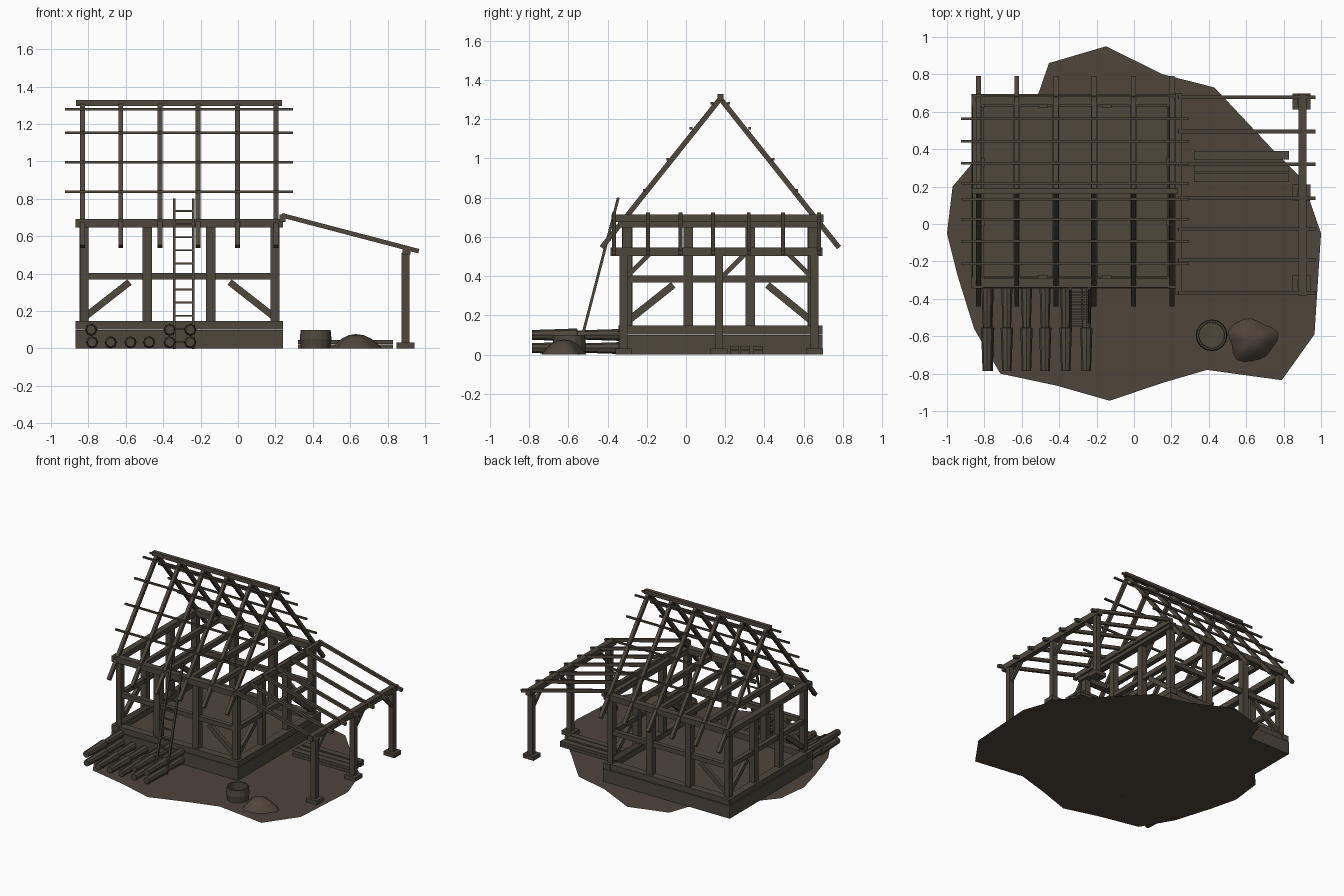
import bpy, bmesh, math
from mathutils import Vector

if "Cube" in bpy.data.objects:
    bpy.data.objects.remove(bpy.data.objects["Cube"])


def material(name, rgb):
    m = bpy.data.materials.new(name)
    m.diffuse_color = (*rgb, 1)
    m.use_nodes = True
    m.node_tree.nodes["Principled BSDF"].inputs["Base Color"].default_value = m.diffuse_color
    return m


WOOD = material("dark_timber", (0.078, 0.063, 0.045))
EARTH = material("brown_earth", (0.080, 0.060, 0.044))


def finish(name, bm, mat=WOOD):
    bmesh.ops.recalc_face_normals(bm, faces=bm.faces)
    me = bpy.data.meshes.new(name)
    bm.to_mesh(me)
    bm.free()
    me.materials.append(mat)
    ob = bpy.data.objects.new(name, me)
    bpy.context.collection.objects.link(ob)
    return ob


def add_beam(bm, p, q, w, h):
    """Rectangular timber from p to q; w is horizontal width, h is depth."""
    p, q = Vector(p), Vector(q)
    d = (q - p).normalized()
    ref = Vector((0, 1, 0)) if abs(d.z) > 0.99 else Vector((0, 0, 1))
    s = d.cross(ref).normalized()
    u = s.cross(d)
    ends = [[bm.verts.new(e + s * a * w / 2 + u * b * h / 2)
             for a, b in ((-1, -1), (1, -1), (1, 1), (-1, 1))] for e in (p, q)]
    bm.faces.new(ends[0])
    bm.faces.new(ends[1][::-1])
    for i in range(4):
        j = (i + 1) % 4
        bm.faces.new((ends[0][i], ends[1][i], ends[1][j], ends[0][j]))


def beams(name, items):
    bm = bmesh.new()
    for it in items:
        add_beam(bm, *it)
    return finish(name, bm)


def add_lathe(bm, origin, axis, side, rings, n, close=True):
    """Rings of (distance along axis, radius) around a line."""
    o, a, s = Vector(origin), Vector(axis), Vector(side)
    t = a.cross(s)
    loops = [[bm.verts.new(o + a * z + (s * math.cos(k * math.tau / n) + t * math.sin(k * math.tau / n)) * r)
              for k in range(n)] for z, r in rings]
    for A, B in zip(loops, loops[1:]):
        for k in range(n):
            bm.faces.new((A[k], A[(k + 1) % n], B[(k + 1) % n], B[k]))
    bm.faces.new(loops[0])
    if close:
        bm.faces.new(loops[-1])


# ground patch
outline = [(-.15, .95), (.155, .80), (.43, .73), (.74, .40), (.90, .24), (1, -.05), (.965, -.59),
           (.79, -.835), (.39, -.78), (.15, -.85), (-.13, -.945), (-.41, -.865), (-.715, -.80),
           (-.855, -.56), (-.945, -.27), (-1, -.05), (-.97, .2), (-.86, .33), (-.51, .70), (-.455, .86)]
bm = bmesh.new()
face = bm.faces.new([bm.verts.new((x, y, 0)) for x, y in outline[::-1]])
bmesh.ops.triangulate(bm, faces=[face])
finish("ground_patch", bm, EARTH)

# house frame dimensions: wall centre lines and outer ends
XL, XR, YF, YB = -.823, .198, -.30, .645
X0, X1, Y0, Y1 = -.87, .24, -.345, .695
YM = .175

beams("foundation", [((X0, YM, .05), (X1, YM, .05), Y1 - Y0, .10)])


def ring(name, z, h, w, ex=0.0, inset=0.0):
    a, b, c, d = X0 + ex, X1 - ex, Y0 + ex, Y1 - ex
    items = [((a, y, z), (b, y, z), w, h) for y in (YF - inset, YB + inset)]
    items += [((x, c, z), (x, d, z), w, h * .97) for x in (XL - inset, XR + inset)]
    return beams(name, items)


ring("sill_beams", .125, .045, .06, inset=.012)
ring("middle_rails", .386, .036, .035, ex=.05)
ring("wall_plates", .67, .045, .05, inset=.015)

# posts, with two between the corners on each wall
posts = [(x, y, .046) for x in (XL, XR) for y in (YF, YB)]
posts += [(x, y, .052) for x in (-.485, -.145) for y in (YF, YB)]
posts += [(x, y, .048) for x in (XL, XR) for y in (.012, .328)]
beams("wall_posts", [((x, y, .145), (x, y, .66), w, w) for x, y, w in posts])

# diagonal wall braces
br = []
for y in (YF, YB):
    br += [((-.81, y, .175), (-.58, y, .355), .028, .036), ((.185, y, .175), (-.045, y, .355), .028, .036)]
for x in (XL, XR):
    br += [((x, -.285, .18), (x, -.065, .355), .028, .036), ((x, .63, .18), (x, .415, .355), .028, .036)]
beams("wall_braces", br)

# tie beams and roof
RX = [-.832, -.627, -.418, -.213, -.003, .203]
beams("tie_beams", [((x, Y0 + .01, .668), (x, Y1 - .01, .668), .034, .04) for x in RX])
beams("rafters", [((x, YM, 1.305), (x, YM + s * .605, .545), .026, .026) for x in RX for s in (-1, 1)])
beams("ridge_beam", [((X0 + .005, YM, 1.312), (X1 - .005, YM, 1.312), .03, .033)])
beams("roof_battens", [((-.925, YM + s * d, z), (.295, YM + s * d, z), .014, .013)
                       for d, z in ((.043, 1.28), (.15, 1.153), (.268, .995), (.388, .838)) for s in (-1, 1)])

# open lean-to
beams("shed_ledger", [((.238, -.38, .695), (.238, .70, .695), .03, .04)])
beams("shed_beam", [((.90, -.385, .524), (.90, .695, .524), .042, .044)])
PY = (-.318, .168, .655)
beams("shed_posts", [((.896, y, .025), (.896, y, .51), .042, .042) for y in PY])
beams("shed_footings", [((.896, y, 0), (.896, y, .032), .095, .085) for y in PY])
beams("shed_braces", [((.896, y + s * .01, .39), (.896, y + s * .135, .515), .022, .024)
                      for y, s in zip(PY, (1, 1, -1))])
beams("shed_rafters", [((.235, y, .712), (.967, y, .52), .02, .024)
                       for y in (-.368, -.193, -.028, .137, .32, .495, .678)])

# ladder
foot, top = Vector((0, -.553, 0)), Vector((0, -.345, .80))
beams("ladder_rails", [(foot + Vector((x, 0, 0)), top + Vector((x, 0, 0)), .014, .014) for x in (-.34, -.24)])
rungs = []
for i in range(11):
    c = foot.lerp(top, (.035 + .07 * i) / .80)
    rungs.append(((-.34, c.y, c.z), (-.24, c.y, c.z), .01, .01))
beams("ladder_rungs", rungs)

# log pile: each log is a pair of tapered lengths
bm = bmesh.new()
for x, z in [(-.78, .033), (-.68, .033), (-.575, .033), (-.475, .033), (-.365, .033), (-.255, .033),
             (-.785, .1), (-.365, .1), (-.255, .1)]:
    add_lathe(bm, (x, -.785, z), (0, 1, 0), (1, 0, 0),
              [(0, .025), (.23, .033), (.231, .023), (.44, .030)], 8)
finish("log_pile", bm)

# stacked planks
beams("plank_stack", [((.32, y, z), (.83, y, z), .047, .021)
                      for y in (.247, .302, .368) for z in (.011, .034)])

# open tub
bm = bmesh.new()
add_lathe(bm, (.415, -.595, 0), (0, 0, 1), (1, 0, 0),
          [(0, .078), (.05, .085), (.10, .08), (.10, .07), (.02, .068)], 16)
tub = finish("tub", bm)

# sand heap with an uneven outline
bm = bmesh.new()
N = 20
loops = []
for r, z in ((1, 0), (.85, .022), (.6, .052), (.3, .071)):
    loop = []
    for k in range(N):
        a = k * math.tau / N
        R = .128 + .012 * math.sin(3 * a + 1) + .008 * math.sin(5 * a)
        loop.append(bm.verts.new((.63 + R * r * math.cos(a), -.62 + R * .88 * r * math.sin(a), z)))
    loops.append(loop)
peak = bm.verts.new((.63, -.62, .077))
for A, B in zip(loops, loops[1:]):
    for k in range(N):
        bm.faces.new((A[k], A[(k + 1) % N], B[(k + 1) % N], B[k]))
for k in range(N):
    bm.faces.new((loops[-1][k], loops[-1][(k + 1) % N], peak))
heap = finish("sand_heap", bm, EARTH)
for p in heap.data.polygons:
    p.use_smooth = True
